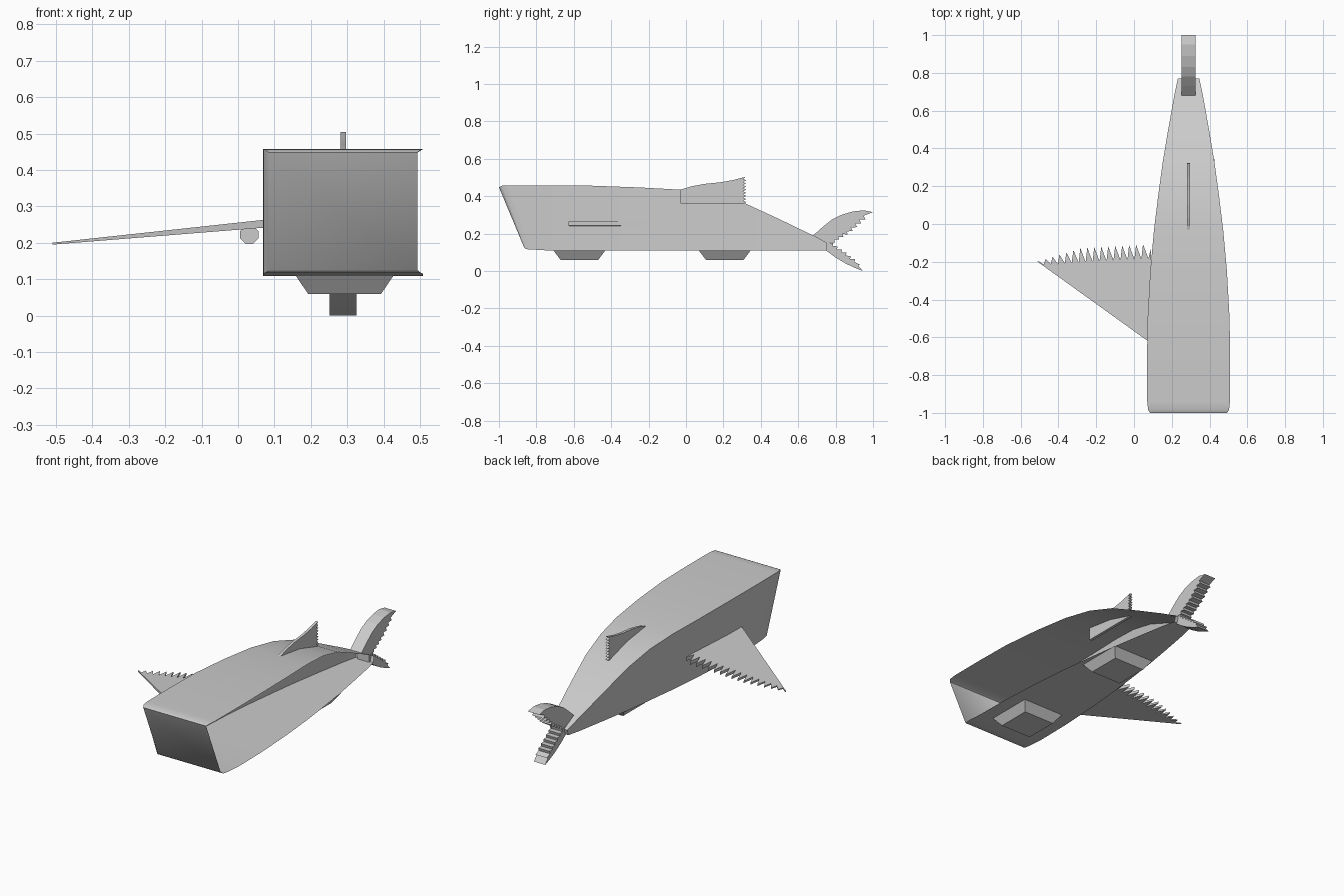
import bpy, bmesh, math

if "Cube" in bpy.data.objects:
    bpy.data.objects.remove(bpy.data.objects["Cube"])

CX = 0.289  # centre line of the body


def make(name, verts, faces, smooth=None):
    me = bpy.data.meshes.new(name)
    me.from_pydata(verts, [], faces)
    bm = bmesh.new()
    bm.from_mesh(me)
    bmesh.ops.recalc_face_normals(bm, faces=bm.faces)
    bm.to_mesh(me)
    bm.free()
    ob = bpy.data.objects.new(name, me)
    bpy.context.collection.objects.link(ob)
    if smooth:
        bpy.context.view_layer.objects.active = ob
        ob.select_set(True)
        bpy.ops.object.shade_smooth_by_angle(angle=math.radians(smooth))
        ob.select_set(False)
    return ob


def prism(name, lower, upper):
    """Closed solid between two matching outlines."""
    n = len(lower)
    faces = [(i, (i + 1) % n, n + (i + 1) % n, n + i) for i in range(n)]
    faces += [tuple(range(n))[::-1], tuple(range(n, 2 * n))]
    return make(name, lower + upper, faces)


def side_plate(name, outline, half):
    return prism(name, [(CX - half, y, z) for y, z in outline],
                 [(CX + half, y, z) for y, z in outline])


def teeth(a, b, count, depth, lean=0.0):
    """Saw-tooth points from a to b: valleys on the line, tips pushed out to its left."""
    dx, dy = (b[0] - a[0]) / count, (b[1] - a[1]) / count
    ln = math.hypot(dx, dy)
    nx, ny = -dy / ln * depth, dx / ln * depth
    pts = []
    for i in range(count):
        pts.append((a[0] + dx * i, a[1] + dy * i))
        t = i + 0.5 + lean
        pts.append((a[0] + dx * t + nx, a[1] + dy * t + ny))
    return pts


# Body shell, open on the right: (top y, bottom y, half width, top z, bottom z)
stations = [
    (-1.0, -0.865, 0.204, 0.448, 0.125), (-0.985, -0.855, 0.214, 0.456, 0.117),
    (-0.94, -0.82, 0.219, 0.457, 0.115), (-0.72, -0.72, 0.220, 0.457, 0.109),
    (-0.5, -0.5, 0.217, 0.456, 0.109), (-0.25, -0.25, 0.203, 0.447, 0.109),
    (-0.03, -0.03, 0.183, 0.435, 0.109), (0.15, 0.15, 0.161, 0.41, 0.109),
    (0.32, 0.32, 0.138, 0.36, 0.109), (0.5, 0.5, 0.108, 0.277, 0.109),
    (0.68, 0.68, 0.076, 0.19, 0.109), (0.77, 0.76, 0.057, 0.143, 0.109)]
verts, faces = [], []
for yt, yb, w, zt, zb in stations:
    verts += [(CX + w, yb, zb), (CX - w, yb, zb), (CX - w, yt, zt), (CX + w, yt, zt)]
for i in range(len(stations) - 1):
    for k in range(3):
        a = 4 * i + k
        faces.append((a, a + 1, a + 5, a + 4))
faces.append((0, 1, 2, 3))
e = 4 * (len(stations) - 1)
faces.append((e, e + 1, e + 2, e + 3))
make("body_shell", verts, faces, 50)

# Two tapered feet under the floor
for label, y in (("front", -0.57), ("rear", 0.207)):
    ring = lambda hx, hy, z: [(CX + 0.004 + sx * hx, y + sy * hy, z)
                              for sx, sy in ((-1, -1), (1, -1), (1, 1), (-1, 1))]
    prism(label + "_foot", ring(0.1, 0.1, 0.059), ring(0.134, 0.138, 0.109))

# Dorsal fin with ragged rear edge
dorsal = [(0.31, 0.36), (-0.03, 0.36), (-0.03, 0.435), (0.03, 0.453), (0.1, 0.466),
          (0.18, 0.474), (0.25, 0.486), (0.32, 0.504)]
dorsal += teeth((0.305, 0.493), (0.305, 0.36), 8, 0.017)
side_plate("dorsal_fin", dorsal, 0.008)

# Tail flukes
upper = [(0.75, 0.15), (0.68, 0.19), (0.73, 0.235), (0.78, 0.275), (0.83, 0.3),
         (0.89, 0.318), (0.95, 0.325), (1.0, 0.315)]
upper += teeth((0.95, 0.295), (0.86, 0.212), 4, 0.02, -0.3)
upper += teeth((0.86, 0.212), (0.77, 0.155), 4, 0.016, -0.3)
side_plate("upper_fluke", upper, 0.037)
lower = teeth((0.76, 0.15), (0.9, 0.048), 6, 0.016, 0.3)
lower += [(0.9, 0.048), (0.93, 0.035), (0.92, 0.03), (0.945, 0.0), (0.9, 0.018), (0.85, 0.042),
          (0.8, 0.072), (0.75, 0.109), (0.75, 0.15)]
# reverse so teeth bulge upward and rearward
side_plate("lower_fluke", lower, 0.037)

# Single left pectoral fin, tapering to the tip
fin = [(0.085, -0.628), (-0.51, -0.2)]
n = 16
for i in range(n):
    x = -0.505 + 0.59 * (i + 0.75) / n
    rise = 0.075 * min(1, 0.25 + i / 8)
    fin.append((x - 0.028, -0.215 + 0.035 * i / n + rise))
    fin.append((x, -0.215 + 0.035 * i / n))
fin.append((0.09, -0.13))


def slab(sign):
    out = []
    for x, y in fin:
        t = (x + 0.51) / 0.595
        out.append((x, y, 0.1975 + 0.056 * t + sign * (0.0025 + 0.0085 * t)))
    return out


prism("left_fin", slab(-1), slab(1))

# Small octagonal pod below the fin root
ring = lambda y: [(0.031 + 0.027 * math.cos(a), y, 0.222 + 0.027 * math.sin(a))
                  for a in [math.pi / 8 + k * math.pi / 4 for k in range(8)]]
prism("fin_pod", ring(-0.48), ring(-0.34))
